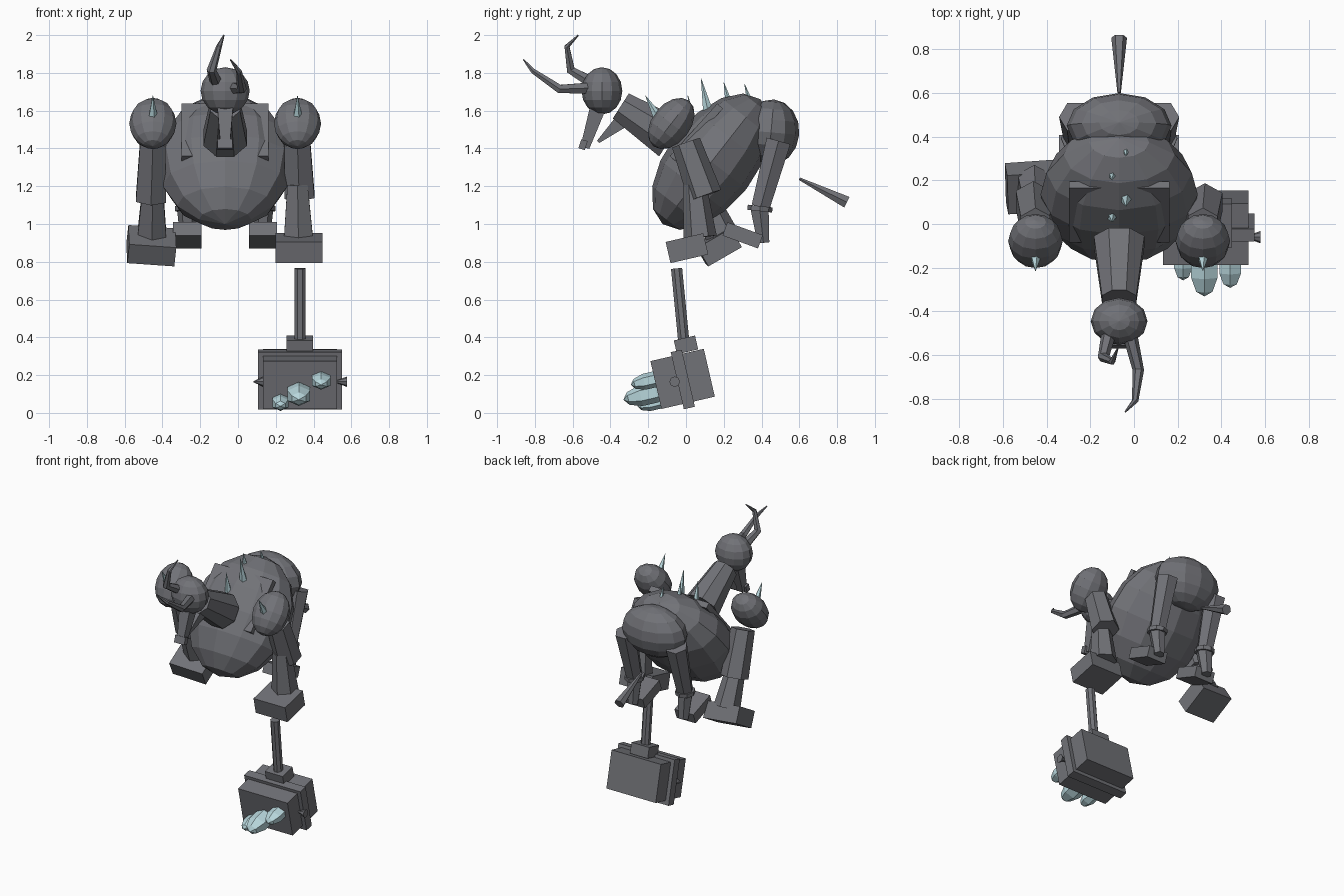
import bpy, bmesh, math
from mathutils import Vector, Matrix, Euler

if "Cube" in bpy.data.objects:
    bpy.data.objects.remove(bpy.data.objects["Cube"])

CX = -0.068  # creature centre line


def material(name, rgb):
    m = bpy.data.materials.new(name)
    m.diffuse_color = (*rgb, 1)
    m.use_nodes = True
    m.node_tree.nodes["Principled BSDF"].inputs["Base Color"].default_value = m.diffuse_color
    return m


GREY = material("stone_grey", (0.165, 0.168, 0.185))
ICE = material("ice_blue", (0.48, 0.68, 0.72))


def finish(name, bm, mat):
    bmesh.ops.recalc_face_normals(bm, faces=bm.faces)
    me = bpy.data.meshes.new(name)
    bm.to_mesh(me)
    bm.free()
    me.materials.append(mat)
    ob = bpy.data.objects.new(name, me)
    bpy.context.collection.objects.link(ob)
    return ob


def place(loc, size, rot):
    r = Euler([math.radians(a) for a in rot]).to_matrix().to_4x4()
    return Matrix.Translation(loc) @ r @ Matrix.Diagonal((*size, 1))


def ball(name, loc, radii, rot=(0, 0, 0), seg=12, rings=8, mat=GREY):
    bm = bmesh.new()
    bmesh.ops.create_uvsphere(bm, u_segments=seg, v_segments=rings, radius=1,
                              matrix=place(loc, radii, rot))
    return finish(name, bm, mat)


def box(name, loc, size, rot=(0, 0, 0)):
    bm = bmesh.new()
    bmesh.ops.create_cube(bm, size=1, matrix=place(loc, size, rot))
    return finish(name, bm, GREY)


def limb(name, points, radii, seg=6, mat=GREY, twist=0.0, flat=1.0):
    """Faceted tapered tube through the points; flat scales it across x."""
    bm = bmesh.new()
    pts = [Vector(p) for p in points]
    rings = []
    for i, (p, r) in enumerate(zip(pts, radii)):
        d = (pts[min(i + 1, len(pts) - 1)] - pts[max(i - 1, 0)]).normalized()
        ref = Vector((0, 0, 1)) if abs(d.x) > 0.9 else Vector((1, 0, 0))
        u = (ref - d * ref.dot(d)).normalized()
        v = d.cross(u)
        ring = []
        for k in range(seg):
            a = 2 * math.pi * (k + twist) / seg
            ring.append(bm.verts.new(p + u * r * flat * math.cos(a) + v * r * math.sin(a)))
        rings.append(ring)
    for a, b in zip(rings, rings[1:]):
        for k in range(seg):
            j = (k + 1) % seg
            bm.faces.new((a[k], a[j], b[j], b[k]))
    bm.faces.new(rings[0])
    bm.faces.new(rings[-1])
    return finish(name, bm, mat)


# Torso, rump and the shoulder plate whose corners poke out
ball("body", (CX, 0.135, 1.33), (0.36, 0.235, 0.42), (-38, 0, 0))
ball("rump", (CX, 0.45, 1.485), (0.24, 0.15, 0.175), (-5, 0, 0))
box("back_plate", (CX, 0.055, 1.485), (0.46, 0.04, 0.375), (-42, 0, 0))

# Neck, head and snout
limb("neck", [(CX, -0.08, 1.455), (CX, -0.345, 1.625)], [0.125, 0.085], seg=8, twist=0.5)
ball("head", (CX, -0.445, 1.705), (0.13, 0.108, 0.125))
limb("snout", [(CX, -0.465, 1.62), (CX, -0.535, 1.405)], [0.06, 0.034], seg=4, twist=0.5, flat=1.0)
box("lower_jaw", (CX, -0.545, 1.42), (0.08, 0.035, 0.05), (-18, 0, 0))
limb("throat", [(CX, -0.34, 1.545), (CX, -0.465, 1.435)], [0.055, 0.012], seg=4, twist=0.5)

# Crooked horns
limb("left_horn", [(-0.115, -0.50, 1.75), (-0.14, -0.61, 1.815),
                   (-0.10, -0.63, 1.94), (-0.075, -0.57, 2.0)],
     [0.034, 0.026, 0.015, 0.004])
limb("right_horn", [(-0.02, -0.50, 1.72), (0.02, -0.67, 1.715),
                    (0.005, -0.81, 1.81), (-0.04, -0.86, 1.87)],
     [0.034, 0.026, 0.015, 0.004])

# Arms: the right reaches down, the left swings back
arms = {
    "left": (-1, (0.11, 1.13), (0.07, 1.20), (0.19, 0.94), (0.17, 0.885), (30, 4, 4)),
    "right": (1, (0.10, 1.15), (0.045, 1.21), (0.075, 0.93), (0.005, 0.872), (13, 0, 0)),
}
for side, (s, elbow, fore, wrist, hand, turn) in arms.items():
    x = CX + s * 0.383
    ball(side + "_shoulder", (x, -0.078, 1.532), (0.125, 0.102, 0.153), (-38, 0, 0))
    limb(side + "_shoulder_spike", [(x, -0.145, 1.56), (x, -0.215, 1.68)],
         [0.028, 0.001], seg=5, mat=ICE)
    limb(side + "_upper_arm", [(x, 0.0, 1.43), (x + s * 0.01, *elbow)], [0.078, 0.092],
         twist=0.5)
    limb(side + "_forearm", [(x, *fore), (x + s * 0.005, *wrist)], [0.062, 0.088], twist=0.5)
    box(side + "_hand", (x + s * 0.008, *hand), (0.25, 0.205, 0.115), turn)

# Hind legs
for side, s in (("left", -1), ("right", 1)):
    x = CX + s * 0.2
    limb(side + "_thigh", [(x, 0.49, 1.44), (x, 0.395, 1.09)], [0.075, 0.056])
    limb(side + "_ankle_band", [(x, 0.393, 1.095), (x, 0.39, 1.068)], [0.066, 0.066], seg=8)
    limb(side + "_shin", [(x, 0.39, 1.08), (x, 0.41, 0.90)], [0.055, 0.036])
    box(side + "_foot", (x, 0.30, 0.94), (0.15, 0.2, 0.075), (-20, 0, 0))

# Detached tail, thin at the front
limb("tail", [(CX, 0.60, 1.24), (CX, 0.852, 1.115)], [0.008, 0.036])

# Ice spikes along the back
spikes = [(-0.10, 0.035, 1.53, 0.01, 1.68, 0.024), (-0.037, 0.12, 1.58, 0.08, 1.77, 0.03),
          (-0.10, 0.225, 1.65, 0.20, 1.75, 0.018), (-0.037, 0.335, 1.66, 0.31, 1.74, 0.015)]
for i, (x, y0, z0, y1, z1, r) in enumerate(spikes):
    limb("back_spike_%d" % i, [(x, y0, z0), (x, y1, z1)], [r, 0.001], seg=5, mat=ICE)

# Hammer hanging under the right hand
HX, TILT = 0.328, (13, 0, 0)
limb("hammer_handle", [(HX, -0.05, 0.765), (HX, -0.012, 0.38)], [0.032, 0.032], seg=8, twist=0.5)
box("hammer_collar", (HX, 0.0, 0.36), (0.14, 0.115, 0.075), TILT)
box("hammer_head", (HX, -0.018, 0.18), (0.39, 0.29, 0.26), TILT)
box("hammer_band", (HX, -0.017, 0.177), (0.445, 0.06, 0.31), TILT)
limb("hammer_left_stud", [(0.135, -0.06, 0.165), (0.083, -0.06, 0.165)], [0.028, 0.003], seg=8)
limb("hammer_right_stud", [(0.578, -0.06, 0.165), (0.52, -0.06, 0.165)], [0.028, 0.006], seg=8)

# Ice crystals on the striking face
crystals = [(0.225, -0.17, 0.055, 0.05, 0.042, 0.09), (0.322, -0.20, 0.10, 0.073, 0.058, 0.135),
            (0.44, -0.19, 0.172, 0.06, 0.045, 0.105)]
for i, (x, y, z, w, h, d) in enumerate(crystals):
    ball("crystal_%d" % i, (x, y, z), (w, h, d), (103, 0, 0), seg=6, rings=5, mat=ICE)
